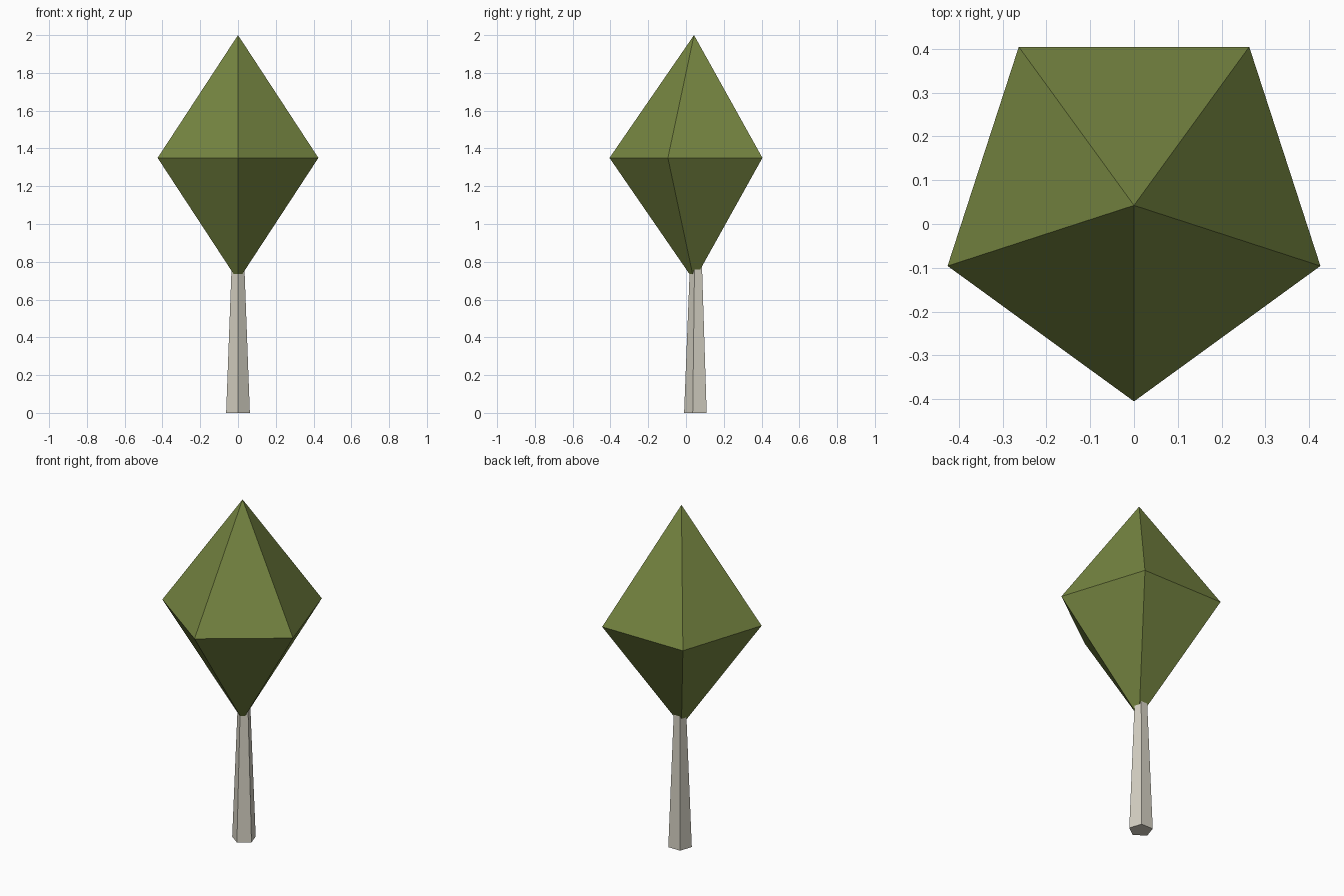
import bpy, bmesh
from math import sin, cos, pi

cube = bpy.data.objects.get("Cube")
if cube:
    bpy.data.objects.remove(cube, do_unlink=True)

SIDES = 5


def material(name, rgb):
    m = bpy.data.materials.new(name)
    m.use_nodes = True
    color = (*rgb, 1.0)
    m.diffuse_color = color
    m.node_tree.nodes["Principled BSDF"].inputs["Base Color"].default_value = color
    return m


def ring(bm, radius, y, z):
    """Pentagon with one corner pointing to the front."""
    angles = [2 * pi * i / SIDES - pi / 2 for i in range(SIDES)]
    return [bm.verts.new((radius * cos(a), y + radius * sin(a), z)) for a in angles]


def finish(bm, name, mat):
    bmesh.ops.recalc_face_normals(bm, faces=bm.faces[:])
    mesh = bpy.data.meshes.new(name)
    bm.to_mesh(mesh)
    bm.free()
    mesh.materials.append(mat)
    obj = bpy.data.objects.new(name, mesh)
    bpy.context.collection.objects.link(obj)
    return obj


leaf_green = material("leaf green", (0.18, 0.235, 0.053))
pale_bark = material("pale bark", (0.67, 0.64, 0.55))

# Crown: five-sided double pyramid
bm = bmesh.new()
crown_y = 0.0425
belt = ring(bm, 0.4475, crown_y, 1.35)
for tip_z in (2.0, 0.70):
    tip = bm.verts.new((0, crown_y, tip_z))
    for i in range(SIDES):
        bm.faces.new((belt[i], belt[(i + 1) % SIDES], tip))
finish(bm, "crown", leaf_green)

# Trunk: tapered five-sided post, its top hidden inside the crown
bm = bmesh.new()
trunk_y = 0.056
low = ring(bm, 0.066, trunk_y, 0.0)
high = ring(bm, 0.033, trunk_y, 0.84)
for i in range(SIDES):
    j = (i + 1) % SIDES
    bm.faces.new((low[i], low[j], high[j], high[i]))
bm.faces.new(low)
bm.faces.new(high)
finish(bm, "trunk", pale_bark)
